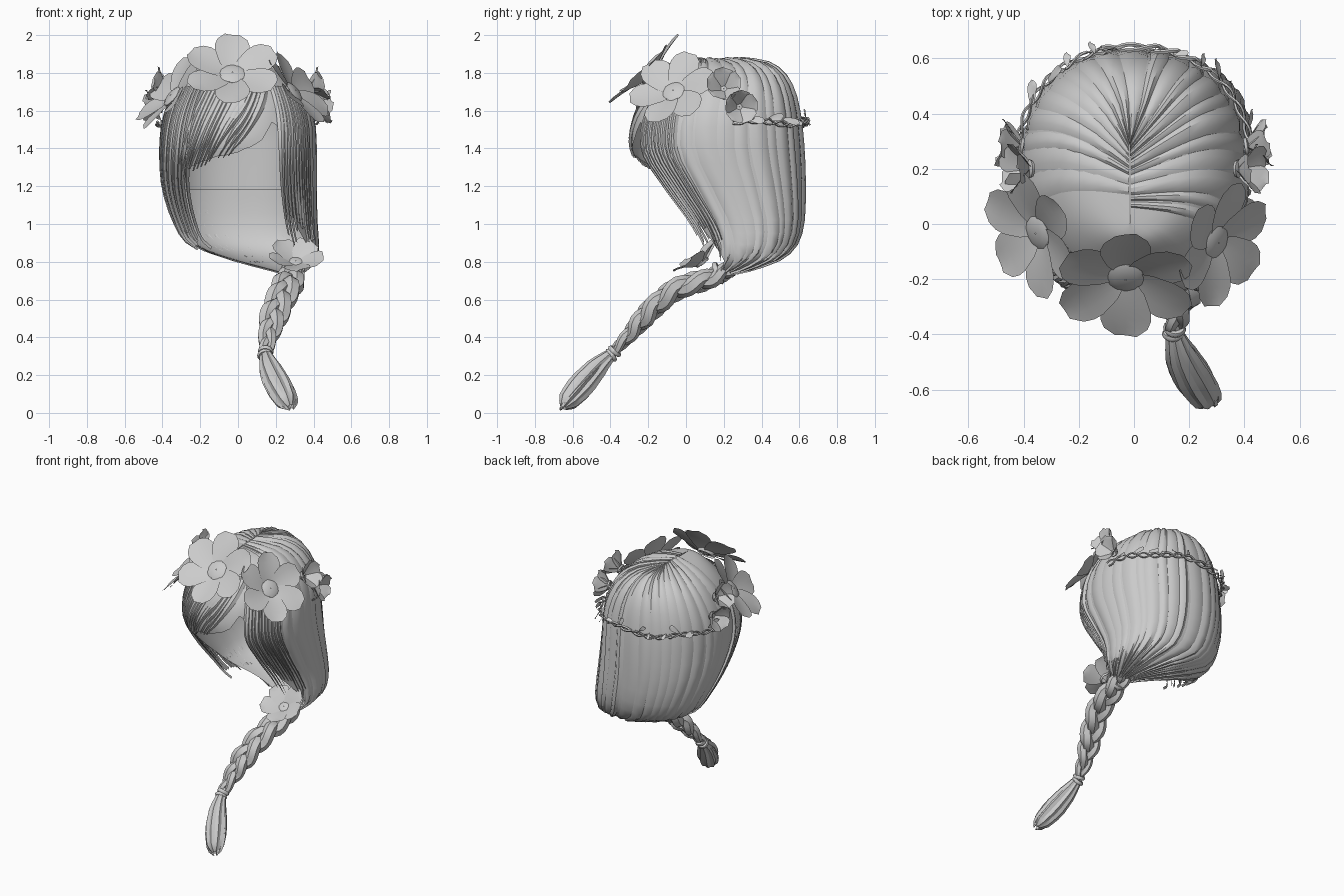
import bpy, bmesh, random
from math import sin, cos, pi, radians, copysign
from mathutils import Vector

random.seed(4)
if "Cube" in bpy.data.objects:
    bpy.data.objects.remove(bpy.data.objects["Cube"], do_unlink=True)

grey = bpy.data.materials.new("soft grey")
grey.use_nodes = True
grey.diffuse_color = (0.6, 0.6, 0.6, 1)
grey.node_tree.nodes["Principled BSDF"].inputs["Base Color"].default_value = grey.diffuse_color


def finish(bm, name, angle=40):
    me = bpy.data.meshes.new(name)
    bm.to_mesh(me)
    bm.free()
    ob = bpy.data.objects.new(name, me)
    bpy.context.collection.objects.link(ob)
    me.materials.append(grey)
    bpy.ops.object.select_all(action="DESELECT")
    ob.select_set(True)
    bpy.context.view_layer.objects.active = ob
    bpy.ops.object.shade_smooth_by_angle(angle=radians(angle))


def add_grid(bm, rows, closed=False):
    vs = [[bm.verts.new(p) for p in row] for row in rows]
    n = len(vs[0])
    for a, b in zip(vs, vs[1:]):
        for j in range(n if closed else n - 1):
            k = (j + 1) % n
            bm.faces.new((a[j], b[j], b[k], a[k]))


def spline(pts, t):
    """Point on a smooth curve through pts, t from 0 to 1."""
    n = len(pts) - 1
    i = min(int(t * n), n - 1)
    f = t * n - i
    a, b, c, d = (Vector(pts[max(0, min(n, i + k))]) for k in (-1, 0, 1, 2))
    return (b * 2 + (c - a) * f + (a * 2 - b * 5 + c * 4 - d) * f**2 + (b * 3 - a - c * 3 + d) * f**3) * 0.5


def table(pairs, x):
    for (x0, y0), (x1, y1) in zip(pairs, pairs[1:]):
        if x <= x1:
            return y0 + (y1 - y0) * (x - x0) / (x1 - x0)
    return pairs[-1][1]


def tube(bm, path, radii, sides=8, ridge=0.0):
    rows = []
    for i, p in enumerate(path):
        t = (path[min(i + 1, len(path) - 1)] - path[max(i - 1, 0)]).normalized()
        u = t.orthogonal() if abs(t.x) > 0.9 else t.cross(Vector((1, 0, 0))).normalized()
        w = t.cross(u)
        rows.append([p + (u * cos(2 * pi * k / sides) + w * sin(2 * pi * k / sides))
                     * radii[i] * (1 - ridge * (k % 2)) for k in range(sides)])
    add_grid(bm, rows, True)


# Hair volume: height, left/right and front/back limits of each level.
# The first level is the parting line, the last one the gathered end.
LEVELS = [(1.87, -.017, -.013, 0, .29), (1.85, -.15, .15, -.06, .43), (1.79, -.26, .26, -.12, .52),
          (1.69, -.34, .34, -.2, .575), (1.55, -.395, .395, -.27, .605), (1.38, -.41, .405, -.28, .62),
          (1.2, -.395, .405, -.16, .625), (1.02, -.335, .41, -.02, .62), (.9, -.25, .42, .05, .585),
          (.82, -.05, .41, .09, .5), (.765, .15, .36, .12, .35), (.74, .24, .32, .14, .24)]
MIDDLE = Vector((0, .2, 1.3))


def surface(deg, v, lift=0.0):
    """Point on the hair volume; 0 degrees is the front, 90 the left."""
    z, x0, x1, y0, y1 = spline(LEVELS, max(0, min(1, v)))
    s, c = sin(radians(deg)), cos(radians(deg))
    s, c = copysign(abs(s)**.88, s), copysign(abs(c)**.88, c)
    p = Vector(((x0 + x1) / 2 + s * (x1 - x0) / 2, (y0 + y1) / 2 - c * (y1 - y0) / 2, z))
    return p + (p - MIDDLE).normalized() * lift


def level(z):
    return min((abs(spline(LEVELS, k / 200)[0] - z), k / 200) for k in range(201))[1]


# Lower edge of the hair by direction: open at the face
HEM = [(-180, .74), (-110, .74), (-92, .84), (-75, .95), (-60, 1.07), (-46, 1.23), (-38, 1.3), (-20, 1.34),
       (0, 1.38), (15, 1.44), (25, 1.55), (30, 1.5), (35, 1.2), (42, 1.0), (58, .85), (80, .74), (180, .74)]

bm = bmesh.new()
columns = [-180 + 4 * k for k in range(90)]
ends = [level(table(HEM, d)) for d in columns]
add_grid(bm, [[surface(d, e * r / 26) for d, e in zip(columns, ends)] for r in range(27)], True)
finish(bm, "hair_shell", 50)

# Inner layer behind the face opening
bm = bmesh.new()
add_grid(bm, [[surface(d, level(1.17) * r / 12, -.03) for d in range(110, 251, 10)] for r in range(4, 13)])
finish(bm, "inner_layer", 50)


def lock(bm, d0, d1, z0, z1, width, lift=.016, blunt=.35, steps=14):
    """Ridged, tapering strand lying on the hair volume."""
    a, b = level(z0), level(z1)
    rows = []
    for i in range(steps + 1):
        t = i / steps
        w = width * max(.03, min(1, (1 - t) / blunt))
        mid = d0 + (d1 - d0) * t**1.3
        rows.append([surface(mid + s * w, a + (b - a) * t, lift * h)
                     for s, h in ((-1, .1), (-.4, .9), (.35, 1), (1, .1))])
    add_grid(bm, rows)


# Broad back and side locks running from the parting to the tie
bm = bmesh.new()
for k in range(21):
    d = 62 + k * 10.7
    lock(bm, d, d + random.uniform(-5, 5), 1.87, max(.745, table(HEM, (d + 180) % 360 - 180) - .03),
         random.uniform(4, 8), random.uniform(.006, .016), .2, 20)
finish(bm, "back_locks", 35)

# Thin pointed strands framing the face on both sides
bm = bmesh.new()
for k in range(11):
    lock(bm, 32 + k * 3, 32 + k * 3.4, 1.72, random.uniform(.86, 1.02), random.uniform(1.8, 3.6), .018, .7)
    lock(bm, -32 - k * 4, -46 - k * 4, 1.72, random.uniform(.87, .97), random.uniform(2, 3.8), .018, .7)
finish(bm, "face_strands", 35)

# Swept fringe running from the parting to the right
bm = bmesh.new()
for k in range(14):
    t = k / 13
    lock(bm, 24 - 48 * t, -5 - 44 * t, 1.76, 1.38 - .16 * t + random.uniform(-.03, .03),
         random.uniform(3, 6), .016, .6)
finish(bm, "fringe", 35)

# Three-strand braid
BRAID = [(.29, .24, .765), (.28, .12, .71), (.25, -.05, .655), (.2, -.19, .54), (.165, -.29, .425), (.145, -.385, .32)]
bm = bmesh.new()
N = 40
for strand in range(3):
    path, radii = [], []
    for i in range(N + 1):
        t = i / N
        c = spline(BRAID, t)
        tan = (spline(BRAID, min(1, t + .02)) - spline(BRAID, max(0, t - .02))).normalized()
        side = (Vector((1, 0, 0)) - tan * tan.x).normalized()
        size = table([(0, .7), (.3, 1), (.65, .95), (1, .4)], t)
        ph = 2 * pi * (2.1 * t + strand / 3)
        path.append(c + (side * sin(ph) * .044 + tan.cross(side) * sin(2 * ph) * .02) * size)
        radii.append(.044 * size)
    tube(bm, path, radii, 6)
finish(bm, "braid", 40)

# Tuft below the braid, with loose wisps
TUFT = [(.145, -.385, .32), (.165, -.46, .25), (.205, -.54, .16), (.25, -.615, .075), (.275, -.65, .03)]
bm = bmesh.new()
tube(bm, [spline(TUFT, i / 10) for i in range(11)],
     [table([(0, .025), (.3, .06), (.55, .074), (.8, .057), (1, .02)], i / 10) for i in range(11)], 18, .16)
for k in range(8):
    out = Vector((cos(k * pi / 4), .6 * sin(k * pi / 4), .6 * sin(k * pi / 4))) * .062
    tube(bm, [spline(TUFT, i / 8) + out * sin(pi * min(1, i / 8 * .87)) for i in range(9)],
         [.004 + .012 * sin(pi * i / 8) for i in range(9)], 4)
finish(bm, "braid_tuft", 30)


# Hair ties
def ring(bm, centre, axis, radius, thick):
    q = Vector(axis).to_track_quat("Z", "Y")
    rows = [[Vector(centre) + q @ Vector(((radius + thick * cos(b)) * cos(a), (radius + thick * cos(b)) * sin(a),
             thick * sin(b))) for b in (2 * pi * j / 6 for j in range(6))]
            for a in (2 * pi * i / 14 for i in range(15))]
    add_grid(bm, rows, True)


bm = bmesh.new()
ring(bm, (.147, -.378, .326), (-.1, -.65, -.75), .029, .013)
ring(bm, (.143, -.396, .305), (.1, -.75, -.6), .029, .013)
ring(bm, (.285, .17, .74), (-.1, -.9, -.35), .05, .015)
finish(bm, "hair_ties", 60)


# Flowers
def petal(bm, place, turn, length, width, lift, pointed=False):
    shape = [(0, .2), (.3, .72), (.65, 1), (.87, .8), (1, .05 if pointed else .4)]
    rows = []
    for i in range(8):
        t = i / 7
        w = table(shape, t) * width / 2
        rise = length * (t * sin(lift) - .1 * t * t)
        rows.append([place(Vector((length * t * cos(lift) * cos(turn) - s * w * sin(turn),
                                   length * t * cos(lift) * sin(turn) + s * w * cos(turn),
                                   rise + .1 * w * s * s + .006 * s))) for s in (-1, -.5, 0, .5, 1)])
    add_grid(bm, rows)


def flower(name, centre, normal, radius, petals=6, lift=.32, width=.72, start=pi / 2, pointed=False):
    q = Vector(normal).to_track_quat("Z", "Y")
    bm = bmesh.new()
    place = lambda p: Vector(centre) + q @ p
    for k in range(petals):
        petal(bm, place, start + 2 * pi * k / petals, radius, radius * width, lift, pointed)
    add_grid(bm, [[place(Vector((cos(a) * r, sin(a) * r, h)) * radius) for a in
                   (2 * pi * j / 12 for j in range(12))]
                  for r, h in ((.22, 0), (.25, .08), (.16, .12), (.01, .12))], True)
    finish(bm, name, 35)


flower("front_flower", (-.03, -.18, 1.78), (0, -.7, .71), .27)
flower("right_flower", (-.335, -.025, 1.665), (-.74, -.3, .6), .25, start=1.79)
flower("left_flower", (.285, -.06, 1.69), (.74, -.3, .6), .245, start=1.35)
flower("braid_flower", (.305, .09, .79), (.05, -.6, .8), .17, 5, .5, .85, start=.7 * pi, pointed=True)
for side, word in ((-1, "right"), (1, "left")):
    flower(word + "_upper_bud", (side * .37, .2, 1.71), (side * .85, 0, .35), .14, 5, .85, .8, pointed=True)
    flower(word + "_lower_bud", (side * .4, .28, 1.62), (side * .9, .15, 0), .135, 5, .85, .8, pointed=True)

# Twisted vine with small leaves round the back
bm = bmesh.new()
for phase in (0, pi):
    path = []
    for i in range(91):
        p = surface(98 + 164 * i / 90, level(1.525), .035 + .012 * cos(i * .55 + phase))
        path.append(p + Vector((0, 0, .012 * sin(i * .55 + phase) + .01 * sin(i * .2))))
    tube(bm, path, [.006] * 91, 5)
finish(bm, "vine", 60)

bm = bmesh.new()
for d in (108, 122, 136, 148, 163, 172):
    for side in (-1, 1):
        root = surface(side * d, level(1.535), .035)
        q = (root - MIDDLE).to_track_quat("Z", "Y")
        place = lambda p: root + q @ p
        size = .09 if d < 140 else .055
        petal(bm, place, random.uniform(0, 2 * pi), size, size * .45, .45, True)
finish(bm, "vine_leaves", 35)
